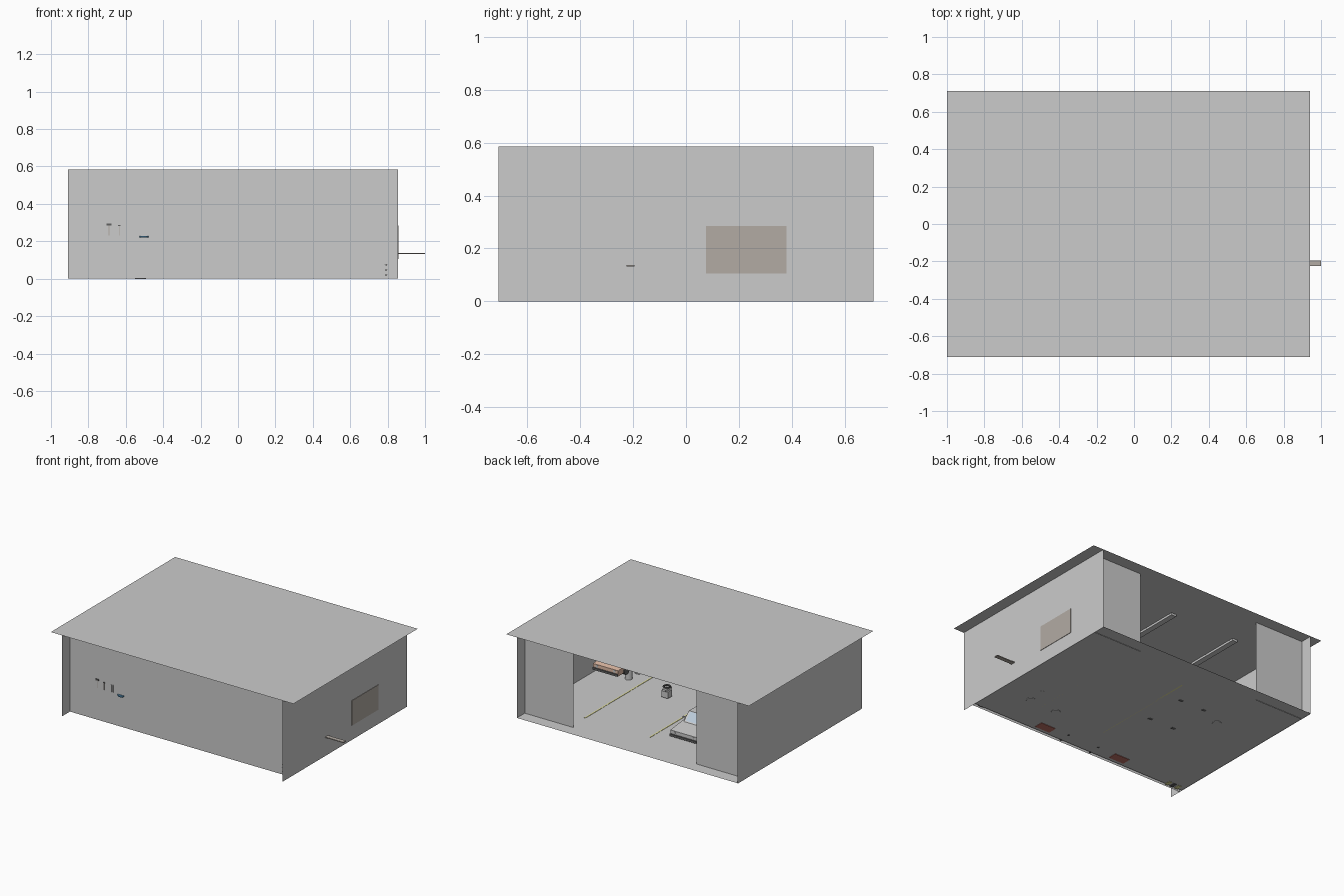
import bpy, bmesh, math
from mathutils import Matrix, Vector

if "Cube" in bpy.data.objects:
    bpy.data.objects.remove(bpy.data.objects["Cube"])


def mat(name, rgb):
    m = bpy.data.materials.new(name)
    m.diffuse_color = (*rgb, 1)
    m.use_nodes = True
    m.node_tree.nodes["Principled BSDF"].inputs["Base Color"].default_value = m.diffuse_color
    return m


YELLOW = mat("yellow", (0.8, 0.78, 0.35))
RED = mat("red", (0.5, 0.16, 0.13))
TAN = mat("tan", (0.45, 0.41, 0.37))
BLUE = mat("blue", (0.08, 0.25, 0.42))
DARK = mat("dark", (0.12, 0.12, 0.12))
ORANGE = mat("orange", (0.75, 0.5, 0.38))
GLASS = mat("glass", (0.5, 0.6, 0.7))


def finish(name, bm, m=None):
    me = bpy.data.meshes.new(name)
    bm.to_mesh(me)
    bm.free()
    ob = bpy.data.objects.new(name, me)
    bpy.context.collection.objects.link(ob)
    if m:
        me.materials.append(m)
    return ob


def box(name, x, y, z, m=None):
    bm = bmesh.new()
    bmesh.ops.create_cube(bm, size=1)
    for v in bm.verts:
        v.co = Vector([(a + b) / 2 + c * (b - a) for (a, b), c in zip((x, y, z), v.co)])
    return finish(name, bm, m)


def sheet(name, pts, m=None):
    bm = bmesh.new()
    bm.faces.new([bm.verts.new(p) for p in pts])
    return finish(name, bm, m)


def cyl(name, c, r, h, axis="Z", m=None, n=16):
    bm = bmesh.new()
    rot = {"Z": Matrix(), "X": Matrix.Rotation(math.pi / 2, 4, "Y"),
           "Y": Matrix.Rotation(math.pi / 2, 4, "X")}[axis]
    bmesh.ops.create_cone(bm, cap_ends=True, segments=n, radius1=r, radius2=r, depth=h,
                          matrix=Matrix.Translation(c) @ rot)
    return finish(name, bm, m)


def ring(name, c, big, small, m=DARK):
    bpy.ops.mesh.primitive_torus_add(location=c, major_radius=big, minor_radius=small,
                                     major_segments=20, minor_segments=8)
    ob = bpy.context.object
    ob.name = name
    ob.data.materials.append(m)


def extrude_x(name, profile, x0, x1, m=None):
    bm = bmesh.new()
    f = bm.faces.new([bm.verts.new((x0, y, z)) for y, z in profile])
    top = bmesh.ops.extrude_face_region(bm, geom=[f])["geom"]
    bmesh.ops.translate(bm, vec=(x1 - x0, 0, 0),
                        verts=[v for v in top if isinstance(v, bmesh.types.BMVert)])
    bmesh.ops.recalc_face_normals(bm, faces=bm.faces)
    return finish(name, bm, m)


# Building shell: single sheets, side walls project past front and back walls
XL, XR, H, D, W = -0.91, 0.855, 0.585, 0.71, 0.62
sheet("roof", [(-1, -D, H), (0.94, -D, H), (0.94, D, H), (-1, D, H)])
sheet("floor", [(XL, -0.60, 0.003), (XR, -0.60, 0.003), (XR, D, 0.003), (XL, D, 0.003)])
for name, x in (("left_wall", XL), ("right_wall", XR)):
    sheet(name, [(x, -D, 0), (x, D, 0), (x, D, H), (x, -D, H)])
for name, a, b, y in (("front_wall", XL, XR, -W), ("back_panel_left", XL, -0.52, W),
                      ("back_panel_right", 0.465, XR, W)):
    sheet(name, [(a, y, 0), (b, y, 0), (b, y, H), (a, y, H)])
box("wall_board", (0.851, 0.858), (0.075, 0.38), (0.105, 0.285), TAN)

# Bay lines and ceiling lights
for i, x in enumerate((-0.55, -0.03, 0.49)):
    box(f"bay_line_{i}", (x - 0.005, x + 0.005), (-0.35, 0.456), (0.003, 0.005), YELLOW)
    box(f"ceiling_light_{i}", (x - 0.02, x + 0.02), (-0.37, 0.37), (0.565, 0.58))


# Cars, facing the open back
def car(name, cx, front, z, w, length, paint):
    p = [(0, 0.02), (0, 0.06), (0.13, 0.075), (length - 0.08, 0.08), (length, 0.075), (length, 0.02)]
    c = [(0.13, 0.075), (0.19, 0.13), (length - 0.13, 0.13), (length - 0.07, 0.078)]
    h = w / 2
    extrude_x(name + "_body", [(front - y, z + q) for y, q in p], cx - h, cx + h, paint)
    extrude_x(name + "_cabin", [(front - y, z + q) for y, q in c], cx - h + 0.015, cx + h - 0.015, paint)
    box(name + "_bumper", (cx - h, cx + h), (front, front + 0.01), (z + 0.02, z + 0.035), DARK)
    y0, y1 = front - 0.135, front - 0.185
    sheet(name + "_windscreen", [(cx - h + 0.03, y0, z + 0.082), (cx + h - 0.03, y0, z + 0.082),
                                 (cx + h - 0.03, y1, z + 0.129), (cx - h + 0.03, y1, z + 0.129)], GLASS)
    for s in (-1, 1):
        for y in (0.09, length - 0.1):
            cyl(name + "_wheel", (cx + s * (h - 0.008), front - y, z + 0.03), 0.03, 0.03, "X", DARK)
        box(name + "_mirror", (cx + s * h - 0.01, cx + s * h + 0.01),
            (front - 0.165, front - 0.155), (z + 0.085, z + 0.097), paint)
        cyl(name + "_headlight", (cx + s * (h - 0.03), front, z + 0.048), 0.01, 0.006, "Y", None, 12)


car("parked_car", -0.25, 0.385, 0.0, 0.21, 0.5, None)
car("raised_car", 0.6, 0.06, 0.13, 0.2, 0.5, ORANGE)

# Lift: arm reaches out through the right wall
box("lift_arm", (0.21, 1.0), (-0.225, -0.195), (0.132, 0.138), TAN)
cyl("lift_column", (0.605, -0.21, 0.067), 0.025, 0.13)
cyl("lift_base", (0.605, -0.327, 0.004), 0.03, 0.008)
cyl("floor_pad", (0.38, -0.342, 0.004), 0.03, 0.008)
cyl("drain", (-0.521, 0.22, 0.002), 0.03, 0.005)

# Engine on a stand in the middle bay
box("engine_block", (0.205, 0.255), (-0.135, -0.085), (0.012, 0.06))
box("engine_head", (0.215, 0.245), (-0.145, -0.075), (0.06, 0.075))
ring("engine_pulley", (0.23, -0.11, 0.085), 0.022, 0.006)

# Workbench along the front wall with red drawer units
box("bench_top", (-0.4, 0.37), (-0.61, -0.5), (0.12, 0.13), TAN)
for x in (-0.33, 0.30):
    box("drawer_unit", (x - 0.06, x + 0.06), (-0.575, -0.51), (0.0, 0.12), RED)
    for z in (0.03, 0.06, 0.09):
        box("drawer_handle", (x - 0.03, x + 0.03), (-0.51, -0.505), (z, z + 0.005))
for x in (-0.13, 0.12):
    for y in (-0.6, -0.52):
        box("bench_leg", (x - 0.006, x + 0.006), (y - 0.006, y + 0.006), (0.0, 0.12), DARK)

# Tire stack and corner cans
for z in (0.02, 0.047, 0.074):
    ring("stacked_tire", (0.792, -0.564, z), 0.044, 0.0135)
for i, m in enumerate((YELLOW, DARK, YELLOW)):
    box("corner_can", (-0.875 + i * 0.04, -0.85 + i * 0.04), (-0.605, -0.56), (0.0, 0.05), m)

# Wall tools that show on both faces of the front wall
for x, hw in ((-0.69, 0.013), (-0.635, 0.007)):
    box("tool_handle", (x - 0.002, x + 0.002), (-0.624, -0.614), (0.23, 0.285), TAN)
    box("tool_head", (x - hw, x + hw), (-0.625, -0.611), (0.284, 0.295) if hw > 0.01 else (0.281, 0.286), DARK)
for x in (-0.577, -0.565):
    box("wrench_side", (x - 0.002, x + 0.002), (-0.624, -0.614), (0.23, 0.283))
cyl("tape_roll", (-0.503, -0.612, 0.225), 0.026, 0.009, "Z", BLUE)
